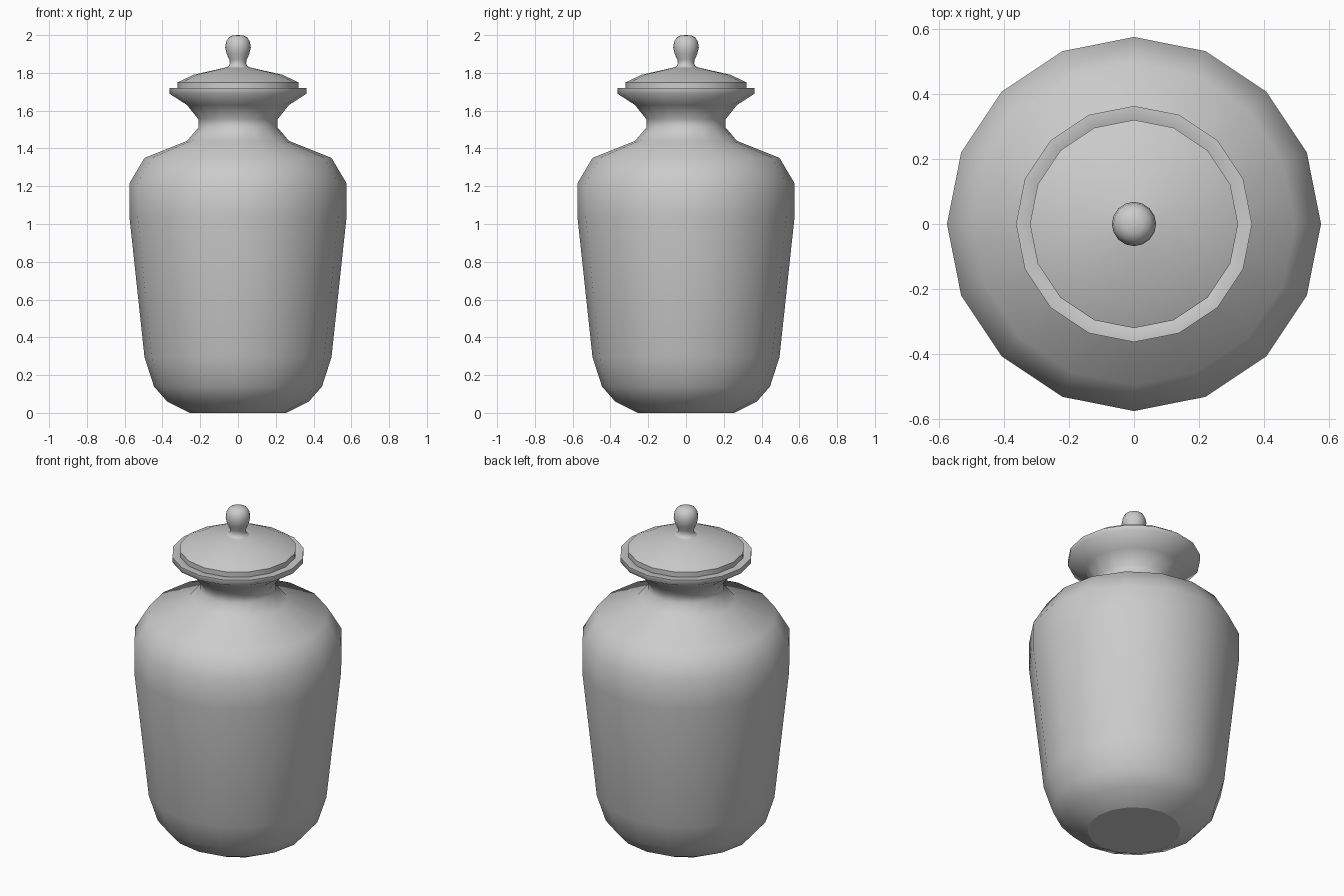
import bpy, bmesh, math

if "Cube" in bpy.data.objects:
    bpy.data.objects.remove(bpy.data.objects["Cube"])


def lathe(name, profile, sides):
    """Spin an (r, z) profile around z; r = 0 ends become poles, others are capped."""
    bm = bmesh.new()
    rings = []
    for r, z in profile:
        if r == 0:
            rings.append([bm.verts.new((0, 0, z))] * sides)
        else:
            rings.append([bm.verts.new((r * math.cos(2 * math.pi * i / sides),
                                        r * math.sin(2 * math.pi * i / sides), z))
                          for i in range(sides)])
    for a, b in zip(rings, rings[1:]):
        for i in range(sides):
            j = (i + 1) % sides
            bm.faces.new(list(dict.fromkeys((a[i], a[j], b[j], b[i]))))
    if profile[0][0] > 0:
        cap = bm.faces.new(rings[0][::-1])
        for e in cap.edges:
            e.smooth = False
    if profile[-1][0] > 0:
        bm.faces.new(rings[-1])
    bmesh.ops.recalc_face_normals(bm, faces=bm.faces)
    for f in bm.faces:
        f.smooth = len(f.verts) <= 4
    for e in bm.edges:
        if e.calc_face_angle(0) > math.radians(62):
            e.smooth = False
    mesh = bpy.data.meshes.new(name)
    bm.to_mesh(mesh)
    bm.free()
    obj = bpy.data.objects.new(name, mesh)
    bpy.context.collection.objects.link(obj)
    return obj


# Jar body with shoulder, neck and flared rim
lathe("jar_body", [(0.255, 0), (0.375, 0.06), (0.445, 0.14), (0.495, 0.295),
                   (0.575, 1.04), (0.575, 1.215), (0.495, 1.35), (0.27, 1.44),
                   (0.21, 1.51), (0.21, 1.555), (0.27, 1.63), (0.363, 1.69),
                   (0.363, 1.72), (0.315, 1.72), (0.28, 1.69)], 16)

# Domed lid
lathe("lid", [(0.32, 1.715), (0.32, 1.75), (0.235, 1.79), (0.05, 1.832), (0, 1.835)], 16)

# Knob on the lid
lathe("lid_knob", [(0.075, 1.822), (0.05, 1.835), (0.043, 1.85), (0.046, 1.87),
                   (0.06, 1.9), (0.068, 1.935), (0.063, 1.965), (0.05, 1.987),
                   (0.028, 1.998), (0, 2.0)], 16)
